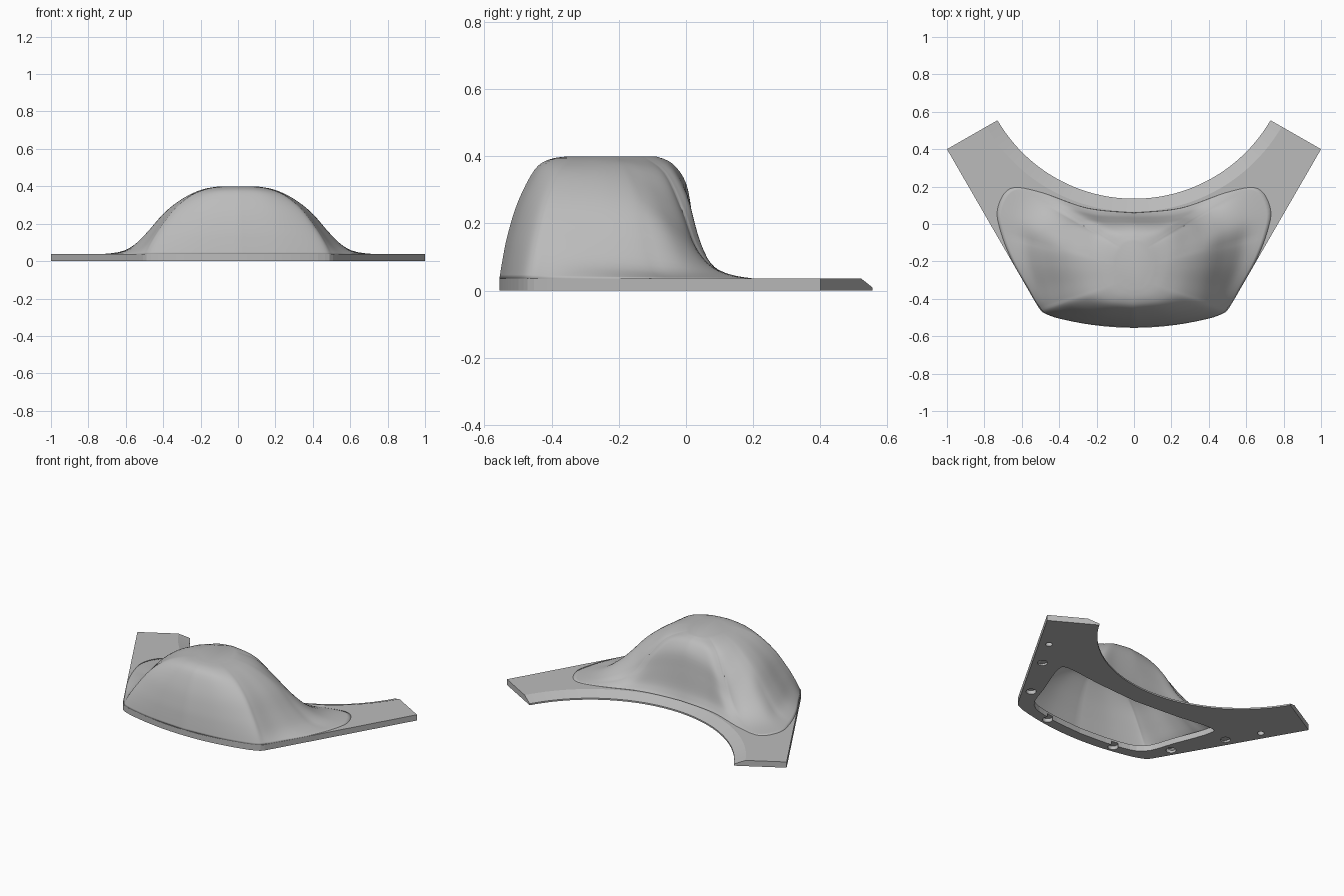
import bpy, bmesh, math
from mathutils import Vector

if "Cube" in bpy.data.objects:
    bpy.data.objects.remove(bpy.data.objects["Cube"], do_unlink=True)

THICK, HEIGHT = 0.037, 0.4

grey = bpy.data.materials.new("plain_grey")
grey.use_nodes = True
grey.diffuse_color = (0.5, 0.5, 0.5, 1)
grey.node_tree.nodes["Principled BSDF"].inputs["Base Color"].default_value = (0.5, 0.5, 0.5, 1)


def finish(name, bm):
    bmesh.ops.recalc_face_normals(bm, faces=bm.faces)
    mesh = bpy.data.meshes.new(name)
    bm.to_mesh(mesh)
    bm.free()
    mesh.materials.append(grey)
    ob = bpy.data.objects.new(name, mesh)
    bpy.context.collection.objects.link(ob)
    return ob


def loft(bm, rings, cap_start=True, cap_end=True):
    loops = [[bm.verts.new(p) for p in ring] for ring in rings]
    n = len(loops[0])
    for a, b in zip(loops, loops[1:]):
        for i in range(n):
            j = (i + 1) % n
            bm.faces.new((a[i], a[j], b[j], b[i]))
    if cap_start:
        bm.faces.new(loops[0])
    if cap_end:
        bm.faces.new(loops[-1])


def smooth_path(keys, steps):
    """Catmull-Rom samples through tuples of any length."""
    keys = [Vector(k) for k in keys]
    out = []
    for i in range(len(keys) - 1):
        a, b = keys[max(i - 1, 0)], keys[i]
        c, d = keys[i + 1], keys[min(i + 2, len(keys) - 1)]
        for s in range(steps):
            t = s / steps
            out.append(b + 0.5 * t * (c - a + t * (2 * a - 5 * b + 4 * c - d
                                                   + t * (3 * (b - c) + d - a))))
    return out + [keys[-1]]


def mirrored(half):
    """Close a half outline that starts and ends on x = 0."""
    return half + [Vector((-p[0], *p[1:])) for p in half[-2:0:-1]]


# Plate: curved front, straight sides, bevelled concave back edge
def plate_ring(radius, tip, z):
    half = [(x * 0.0475, -0.555 + 0.31 * (x * 0.0475) ** 2) for x in range(10)]
    half += [(0.465, -0.484), (0.49, -0.472), (0.507, -0.452), (0.53, -0.414), (1.0, 0.4)]
    swing = math.asin(tip / radius)
    for i in range(25):
        a = swing * (1 - i / 24)
        half.append((radius * math.sin(a), 0.98 - radius * math.cos(a)))
    return mirrored([Vector((x, y, z)) for x, y in half])


bm = bmesh.new()
loft(bm, [plate_ring(0.845, 0.73, 0), plate_ring(0.845, 0.73, 0.01),
          plate_ring(0.914, 0.79, THICK)])
plate = finish("base_plate", bm)

# Opening under the dome
opening = [(0, -0.49), (0.25, -0.47), (0.42, -0.41), (0.5, -0.22),
           (0.58, 0), (0.54, 0.05), (0.3, 0.025), (0, 0.005)]
hole = mirrored(smooth_path(opening, 4))
bm = bmesh.new()
loft(bm, [[(p.x, p.y, z) for p in hole] for z in (-0.1, 0.1)])
opening_cutter = finish("opening_cutter", bm)

# Shallow round recesses in the underside
bm = bmesh.new()
for x, y, r in ((0.81, 0.19, 0.02), (0.7, 0, 0.03), (0.535, -0.3, 0.03), (0.25, -0.49, 0.03)):
    for side in (-1, 1):
        circle = [(side * x + r * math.cos(i * math.pi / 12),
                   y + r * math.sin(i * math.pi / 12)) for i in range(24)]
        loft(bm, [[(cx, cy, z) for cx, cy in circle] for z in (-0.05, 0.024)])
recess_cutter = finish("recess_cutter", bm)

for cutter in (opening_cutter, recess_cutter):
    mod = plate.modifiers.new(cutter.name, "BOOLEAN")
    mod.operation, mod.solver, mod.object = "DIFFERENCE", "EXACT", cutter
    cutter.hide_render = True
    cutter.hide_set(True)

# Dome wall profiles (reach, rise) from foot to crown, front round to back
profiles = [
    [(1, 0), (0.95, 0.17), (0.88, 0.36), (0.73, 0.63), (0.49, 0.89), (0.27, 0.975), (0, 1)],
    [(1, 0), (0.93, 0.17), (0.82, 0.38), (0.64, 0.66), (0.42, 0.87), (0.2, 0.97), (0, 1)],
    [(1, 0), (0.81, 0.06), (0.65, 0.28), (0.48, 0.6), (0.32, 0.81), (0.16, 0.945), (0, 1)],
    [(1, 0), (0.8, 0.03), (0.62, 0.1), (0.48, 0.26), (0.36, 0.55), (0.2, 0.86), (0, 1)],
    [(1, 0), (0.93, 0.07), (0.84, 0.2), (0.73, 0.5), (0.6, 0.78), (0.33, 0.94), (0, 1)],
]
profiles = [smooth_path(p, 4) for p in profiles]

# Dome foot: x, y and which profile applies there
foot = [(0, -0.555, 0), (0.25, -0.535, 0.25), (0.45, -0.49, 0.8), (0.51, -0.44, 1.1),
        (0.57, -0.34, 1.4), (0.65, -0.2, 1.7), (0.71, -0.05, 2), (0.73, 0.08, 2.4),
        (0.66, 0.19, 2.9), (0.5, 0.17, 3.2), (0.25, 0.085, 3.7), (0, 0.06, 4)]
foot = smooth_path(foot, 6)
rings = []
for level in range(len(profiles[0])):
    half = []
    for f in foot:
        k = min(max(f.z, 0), 4)
        i = min(int(k), 3)
        reach, rise = profiles[i][level].lerp(profiles[i + 1][level], k - i)
        a = math.pi * k / 4
        crown = Vector((0.1 * math.sin(a), -0.22 - 0.13 * math.cos(a)))
        p = crown.lerp(f.xy, reach)
        half.append(Vector((p.x, p.y, THICK + (HEIGHT - THICK) * max(rise, 0))))
    rings.append(mirrored(half))
bm = bmesh.new()
loft(bm, rings, cap_start=False)
dome = finish("dome_shell", bm)
if sum(p.normal.z for p in dome.data.polygons) < 0:
    dome.data.flip_normals()
shell = dome.modifiers.new("wall", "SOLIDIFY")
shell.thickness, shell.offset = 0.03, -1

# Smooth dome, crisp plate
bpy.ops.object.select_all(action="DESELECT")
dome.select_set(True)
bpy.context.view_layer.objects.active = dome
bpy.ops.object.shade_smooth_by_angle(angle=math.radians(40))
